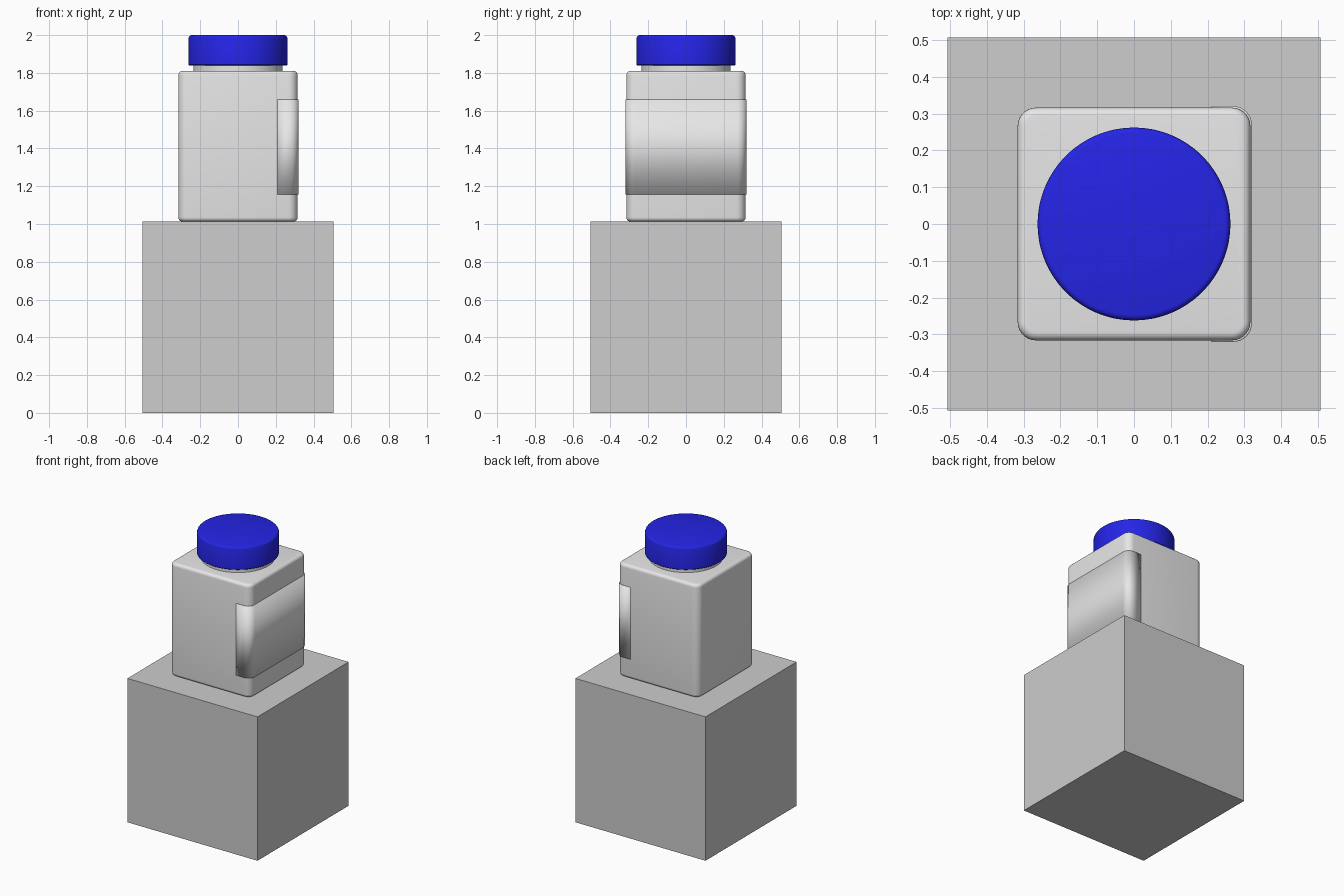
import bpy, bmesh, math

if "Cube" in bpy.data.objects:
    bpy.data.objects.remove(bpy.data.objects["Cube"])


def material(name, rgb):
    m = bpy.data.materials.new(name)
    m.diffuse_color = (*rgb, 1)
    m.use_nodes = True
    m.node_tree.nodes["Principled BSDF"].inputs["Base Color"].default_value = m.diffuse_color
    return m


GREY = material("block grey", (0.61, 0.61, 0.61))
WHITE = material("bottle white", (0.8, 0.8, 0.8))
BLUE = material("cap blue", (0.018, 0.018, 0.8))


def make_object(name, bm, mat):
    bmesh.ops.recalc_face_normals(bm, faces=bm.faces)
    mesh = bpy.data.meshes.new(name)
    bm.to_mesh(mesh)
    bm.free()
    mesh.materials.append(mat)
    ob = bpy.data.objects.new(name, mesh)
    bpy.context.collection.objects.link(ob)
    return ob


def smooth(ob, angle):
    bpy.ops.object.select_all(action='DESELECT')
    ob.select_set(True)
    bpy.context.view_layer.objects.active = ob
    bpy.ops.object.shade_smooth_by_angle(angle=math.radians(angle))


def corner(half, r, quadrant, steps=8):
    """Points of one rounded corner, counter-clockwise from the given quadrant."""
    a0 = quadrant * math.pi / 2
    sx = 1 if quadrant in (0, 3) else -1
    sy = 1 if quadrant in (0, 1) else -1
    c = half - r
    return [(sx * c + r * math.cos(a0 + i / steps * math.pi / 2),
             sy * c + r * math.sin(a0 + i / steps * math.pi / 2))
            for i in range(steps + 1)]


def loft(rings, name, mat):
    """Skin stacked rings of points and close both ends."""
    bm = bmesh.new()
    loops = [[bm.verts.new(p) for p in ring] for ring in rings]
    n = len(loops[0])
    for a, b in zip(loops, loops[1:]):
        for i in range(n):
            bm.faces.new((a[i], a[(i + 1) % n], b[(i + 1) % n], b[i]))
    bm.faces.new(loops[0][::-1])
    bm.faces.new(loops[-1])
    return make_object(name, bm, mat)


def turned(profile, name, mat, sides=64):
    rings = [[(r * math.cos(i * math.tau / sides), r * math.sin(i * math.tau / sides), z)
              for i in range(sides)] for r, z in profile]
    ob = loft(rings, name, mat)
    smooth(ob, 40)
    return ob


# Square block underneath
bm = bmesh.new()
bmesh.ops.create_cube(bm, size=1.013)
bmesh.ops.translate(bm, verts=bm.verts, vec=(0, 0, 0.5065))
make_object("base_block", bm, GREY)

# Bottle body: rounded square with softened top and bottom rims
Z0, Z1, HALF, RAD, RIM = 1.013, 1.81, 0.316, 0.05, 0.022
arc = [(RIM * (1 - math.sin(t)), RIM * (1 - math.cos(t)))
       for t in [i * math.pi / 10 for i in range(6)]]
levels = [(inset, Z0 + up) for inset, up in arc]
levels += [(inset, Z1 - up) for inset, up in reversed(arc)]
rings = []
for inset, z in levels:
    rings.append([(x, y, z) for q in range(4)
                  for x, y in corner(HALF - inset, RAD - inset, q)])
smooth(loft(rings, "bottle_body", WHITE), 40)

# Neck and screw cap
turned([(0.236, 1.80), (0.236, 1.85)], "bottle_neck", WHITE)
turned([(0.258, 1.84), (0.262, 1.844), (0.262, 1.985), (0.259, 1.993),
        (0.254, 1.998), (0.247, 2.0)], "bottle_cap", BLUE)

# Label panel wrapping the right side, fully smooth across its thin edges
path = [(0.21, -0.32)] + corner(0.32, 0.05, 3) + corner(0.32, 0.05, 0) + [(0.21, 0.32)]
bm = bmesh.new()
low = [bm.verts.new((x, y, 1.155)) for x, y in path]
high = [bm.verts.new((x, y, 1.66)) for x, y in path]
for i in range(len(path) - 1):
    bm.faces.new((low[i], low[i + 1], high[i + 1], high[i]))
mesh = bpy.data.meshes.new("label_panel")
bm.to_mesh(mesh)
bm.free()
mesh.materials.append(WHITE)
mesh.shade_smooth()
label = bpy.data.objects.new("label_panel", mesh)
bpy.context.collection.objects.link(label)
mod = label.modifiers.new("thickness", 'SOLIDIFY')
mod.thickness = 0.008
mod.offset = -1
